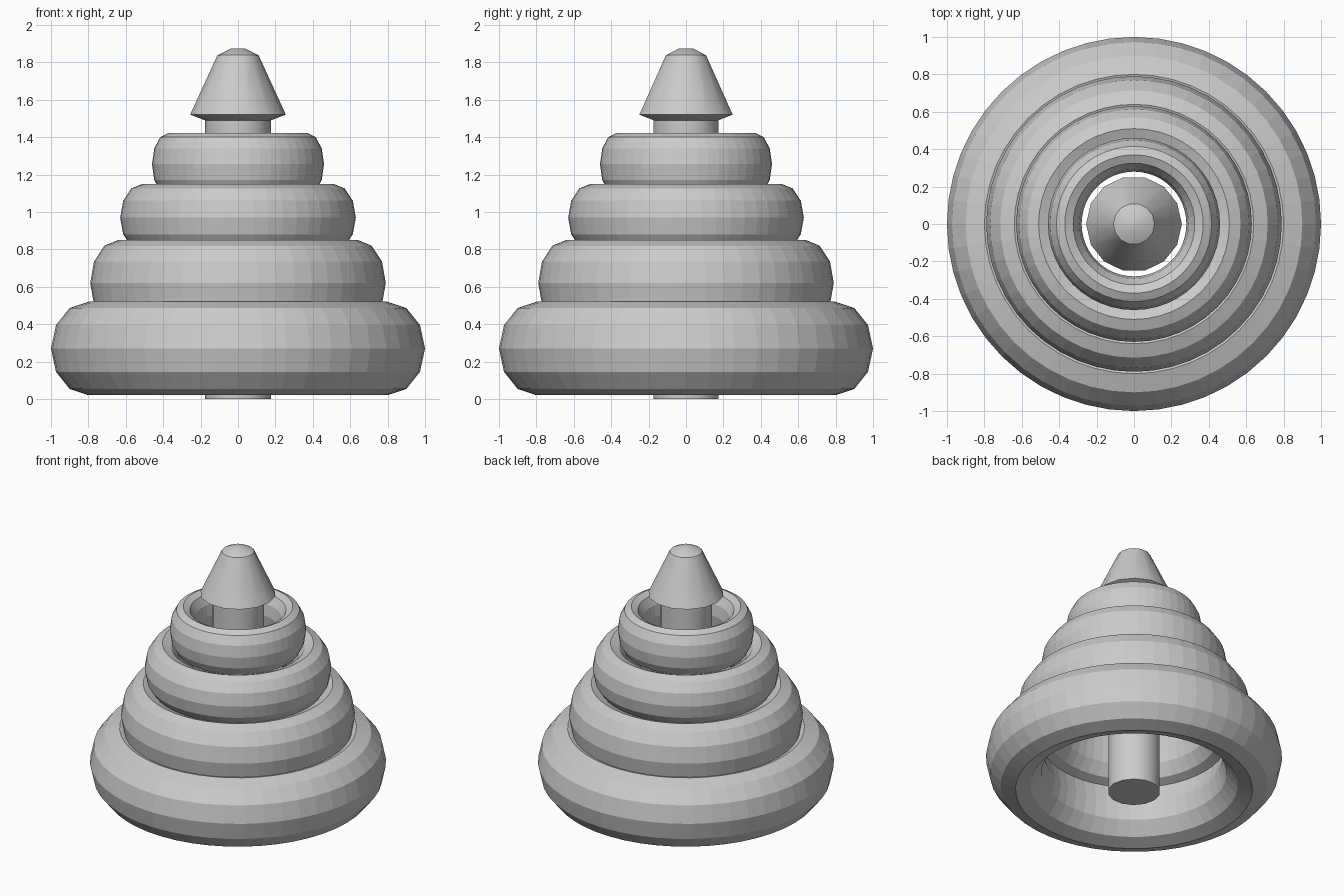
import bpy, bmesh
from math import sin, cos, pi, radians

if "Cube" in bpy.data.objects:
    bpy.data.objects.remove(bpy.data.objects["Cube"])


def lathe(name, profile, sides, closed):
    """Revolve (radius, z) points about z; closed profiles make rings."""
    bm = bmesh.new()
    loops = []
    for r, z in profile:
        loops.append([bm.verts.new((r * cos(2 * pi * i / sides),
                                    r * sin(2 * pi * i / sides), z))
                      for i in range(sides)])
    pairs = list(zip(loops, loops[1:]))
    if closed:
        pairs.append((loops[-1], loops[0]))
    else:
        bm.faces.new(loops[0][::-1])
        bm.faces.new(loops[-1])
    for a, b in pairs:
        for i in range(sides):
            j = (i + 1) % sides
            bm.faces.new((a[i], a[j], b[j], b[i]))
    bmesh.ops.recalc_face_normals(bm, faces=bm.faces)
    mesh = bpy.data.meshes.new(name)
    bm.to_mesh(mesh)
    bm.free()
    obj = bpy.data.objects.new(name, mesh)
    bpy.context.collection.objects.link(obj)
    return obj


# Stacking rings: centre radius, half width, centre height, half height
rings = {
    "ring_largest": (0.80, 0.20, 0.27, 0.25),
    "ring_large": (0.64, 0.15, 0.62, 0.23),
    "ring_small": (0.51, 0.12, 0.97, 0.18),
    "ring_smallest": (0.37, 0.09, 1.255, 0.168),
}
for name, (R, w, z, h) in rings.items():
    oval = [(R + w * cos(k * pi / 6), z + h * sin(k * pi / 6)) for k in range(12)]
    lathe(name, oval, 48, True)

# Centre post
post = lathe("post", [(0.177, 0), (0.177, 1.49)], 14, False)

# Pointed cap on the post
cap = lathe("cap", [(0.177, 1.49), (0.256, 1.52), (0.11, 1.838), (0.04, 1.873)], 14, False)

# Soft shading round the post and cap, sharp at the rims
for obj in (post, cap):
    bpy.ops.object.select_all(action='DESELECT')
    obj.select_set(True)
    bpy.context.view_layer.objects.active = obj
    bpy.ops.object.shade_smooth_by_angle(angle=radians(30))
